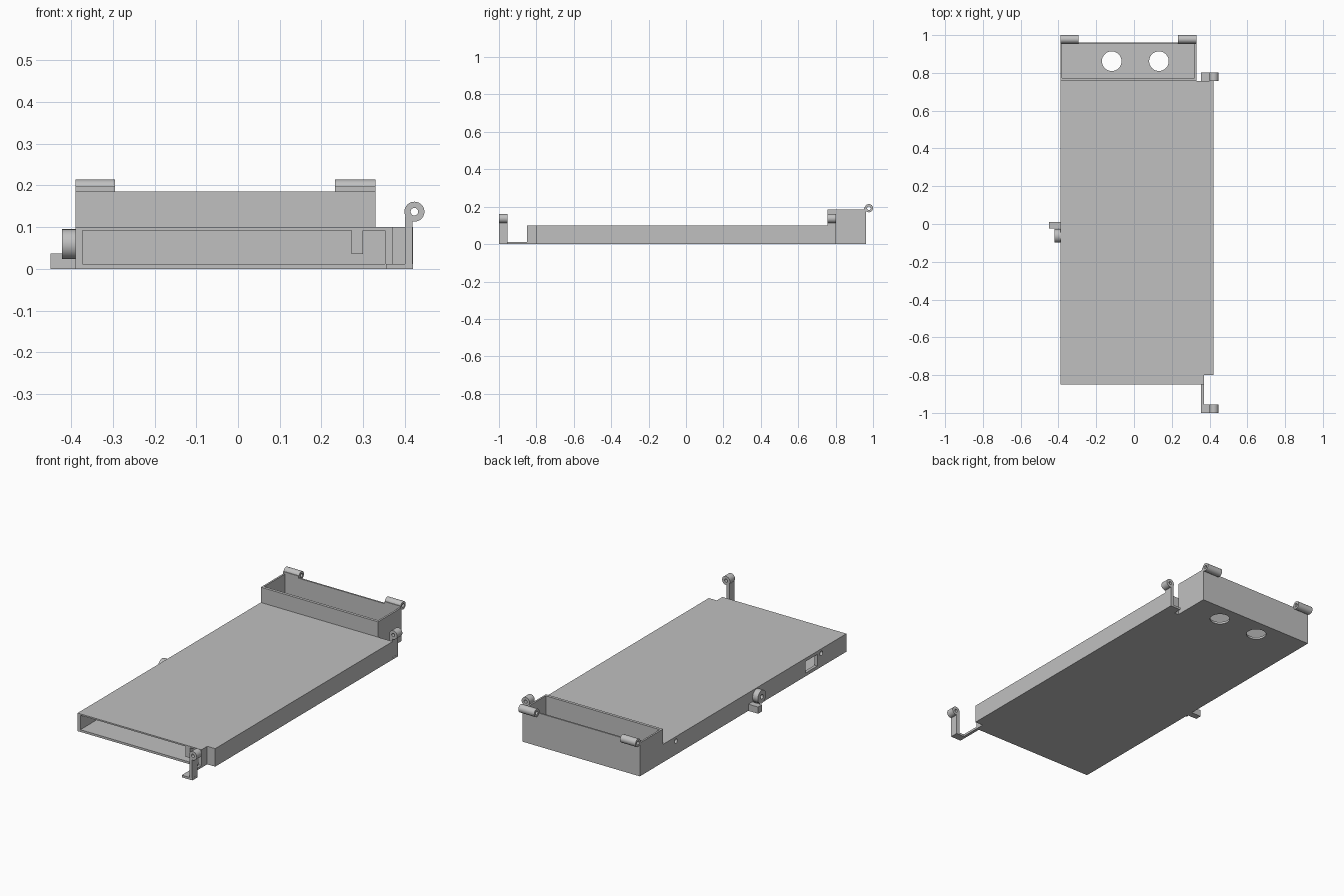
import bpy
import bmesh
from math import cos, sin, tau

if "Cube" in bpy.data.objects:
    bpy.data.objects.remove(bpy.data.objects["Cube"])

GREY = (0.53, 0.53, 0.53, 1)
plastic = bpy.data.materials.new("grey_plastic")
plastic.use_nodes = True
plastic.diffuse_color = GREY
plastic.node_tree.nodes["Principled BSDF"].inputs["Base Color"].default_value = GREY


def finish(name, bm):
    bmesh.ops.recalc_face_normals(bm, faces=bm.faces)
    mesh = bpy.data.meshes.new(name)
    bm.to_mesh(mesh)
    bm.free()
    mesh.materials.append(plastic)
    obj = bpy.data.objects.new(name, mesh)
    bpy.context.collection.objects.link(obj)
    return obj


def box(name, x, y, z):
    """Box from (low, high) pairs on each axis."""
    bm = bmesh.new()
    bmesh.ops.create_cube(bm, size=1)
    for v in bm.verts:
        for i, (lo, hi) in enumerate((x, y, z)):
            v.co[i] = (lo + hi) / 2 + v.co[i] * (hi - lo)
    return finish(name, bm)


def tube(name, axis, span, centre, outer, inner=0, sides=32):
    """Tube along x, y or z; solid cylinder when inner is zero."""
    bm = bmesh.new()

    def ring(radius, along):
        verts = []
        for k in range(sides):
            a = tau * k / sides
            p = [centre[0] + radius * cos(a), centre[1] + radius * sin(a)]
            p.insert("xyz".index(axis), along)
            verts.append(bm.verts.new(p))
        return verts

    loops = [ring(outer, span[0]), ring(outer, span[1])]
    if inner:
        loops += [ring(inner, span[1]), ring(inner, span[0])]
        loops.append(loops[0])
    else:
        bm.faces.new(loops[0])
        bm.faces.new(loops[1])
    for a, b in zip(loops, loops[1:]):
        for k in range(sides):
            n = (k + 1) % sides
            bm.faces.new((a[k], a[n], b[n], b[k]))
    obj = finish(name, bm)
    smooth(obj)
    return obj


def smooth(obj):
    bpy.ops.object.select_all(action="DESELECT")
    obj.select_set(True)
    bpy.context.view_layer.objects.active = obj
    bpy.ops.object.shade_smooth_by_angle(angle=0.6)


def cut(obj, cutters):
    bpy.context.view_layer.objects.active = obj
    for c in cutters:
        mod = obj.modifiers.new("cut", "BOOLEAN")
        mod.operation = "DIFFERENCE"
        mod.solver = "EXACT"
        mod.object = c
        bpy.ops.object.modifier_apply(modifier=mod.name)
        bpy.data.objects.remove(c)


# Flat sleeve, open at the front, with a corner notch and side openings
case = box("case", (-0.39, 0.42), (-0.85, 0.757), (0, 0.1))
cut(case, [
    box("cavity", (-0.373, 0.353), (-0.9, 0.745), (0.012, 0.092)),
    box("corner_notch", (0.371, 0.5), (-0.9, -0.8), (-0.1, 0.2)),
    box("side_window", (-0.45, -0.36), (-0.595, -0.49), (0.018, 0.082)),
    tube("front_pin_hole", "x", (-0.45, -0.36), (-0.63, 0.075), 0.012),
    tube("rear_pin_hole", "x", (-0.45, -0.36), (0.645, 0.075), 0.012),
])
box("opening_stop", (0.272, 0.3), (-0.85, -0.8), (0.035, 0.095))

# Open tray behind the sleeve, with two round holes in its floor
tray = box("tray", (-0.39, 0.33), (0.757, 0.962), (0, 0.185))
cut(tray, [box("tray_cavity", (-0.38, 0.32), (0.773, 0.953), (0.012, 0.3))] + [
    tube("floor_hole", "z", (-0.05, 0.05), (x, 0.862), 0.052) for x in (-0.118, 0.132)])

# Tray hinge knuckles
for side, span in (("right", (-0.39, -0.295)), ("left", (0.232, 0.33))):
    tube(side + "_tray_knuckle", "x", span, (0.978, 0.192), 0.022, 0.01)
    box(side + "_knuckle_neck", span, (0.953, 0.966), (0.175, 0.197))

# Hooked hinge arms along the left edge
for end, span in (("front", (-1, -0.955)), ("rear", (0.757, 0.803))):
    box(end + "_arm_foot", (0.355, 0.42), span, (0, 0.012))
    box(end + "_arm", (0.401, 0.419), span, (0, 0.125))
    tube(end + "_arm_ring", "y", span, (0.423, 0.137), 0.024, 0.009)
box("front_arm_strip", (0.355, 0.371), (-0.96, -0.84), (0, 0.012))

# Latch on the right edge
box("latch_block", (-0.45, -0.389), (-0.025, 0.01), (0, 0.037))
tube("latch_ring", "x", (-0.422, -0.389), (-0.063, 0.059), 0.036, 0.012)
